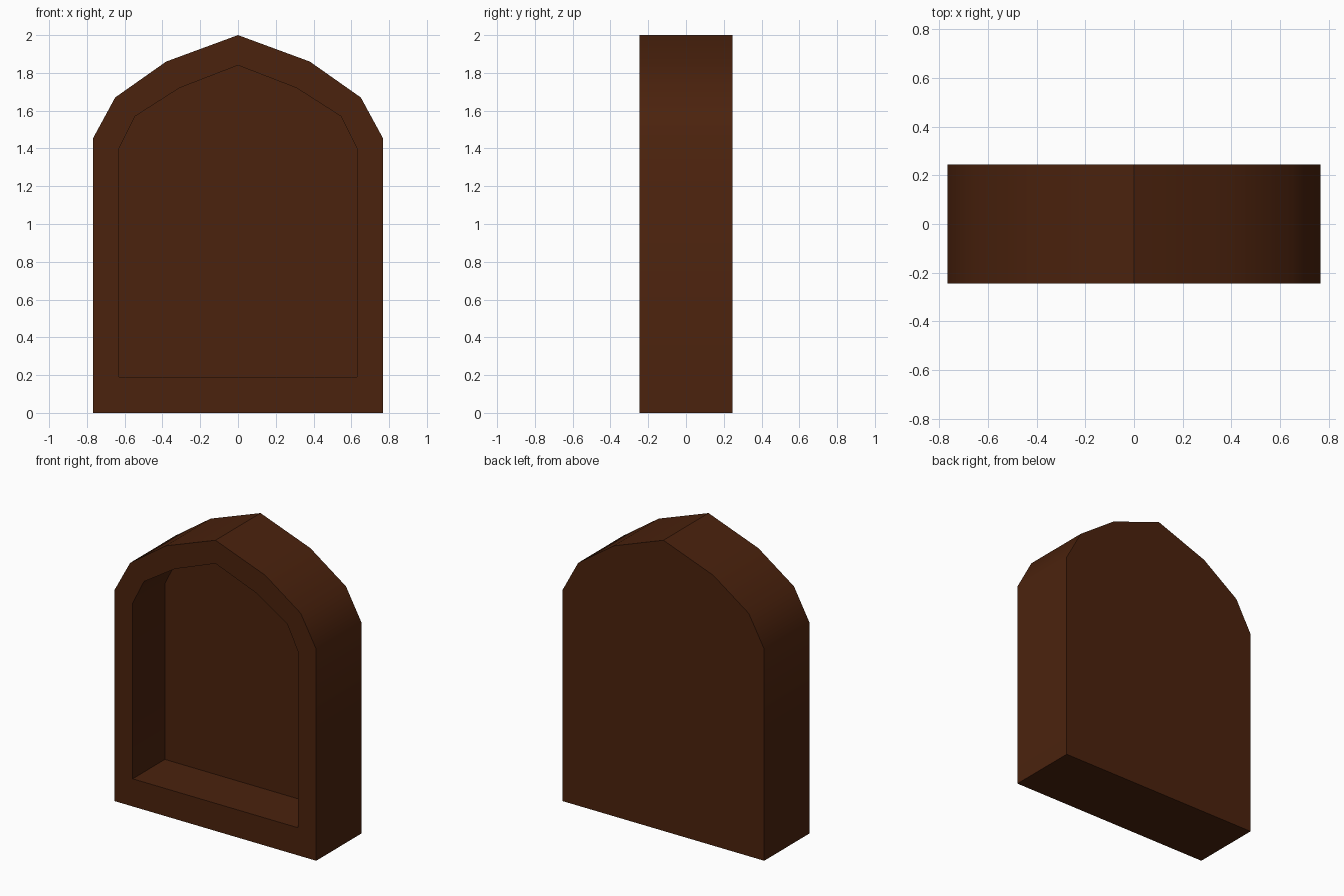
import bpy, bmesh, math

if "Cube" in bpy.data.objects:
    bpy.data.objects.remove(bpy.data.objects["Cube"])

FRONT, BACK, RECESS = -0.245, 0.245, 0.105

# Right half of each arched outline, bottom to just under the peak, plus the peak
OUTER = [(0.767, 0.0), (0.767, 1.455), (0.65, 1.67), (0.38, 1.86)], 2.0
INNER = [(0.63, 0.19), (0.63, 1.40), (0.545, 1.57), (0.31, 1.72)], 1.84


def outline(half, peak):
    """Mirror a half outline into a full loop."""
    return half + [(0, peak)] + [(-x, z) for x, z in reversed(half)]


def ring(bm, points, y):
    return [bm.verts.new((x, y, z)) for x, z in points]


def bridge(bm, a, b):
    n = len(a)
    for i in range(n):
        j = (i + 1) % n
        bm.faces.new((a[i], a[j], b[j], b[i]))


bm = bmesh.new()
outer, inner = outline(*OUTER), outline(*INNER)
# Back face, outer wall, front rim, recess wall, recess floor
loops = [ring(bm, outer, BACK), ring(bm, outer, FRONT),
         ring(bm, inner, FRONT), ring(bm, inner, RECESS)]
for a, b in zip(loops, loops[1:]):
    bridge(bm, a, b)
bm.faces.new(loops[0])
bm.faces.new(loops[-1])
bmesh.ops.recalc_face_normals(bm, faces=bm.faces)

mesh = bpy.data.meshes.new("arched_niche")
bm.to_mesh(mesh)
bm.free()
niche = bpy.data.objects.new("arched_niche", mesh)
bpy.context.collection.objects.link(niche)

# Dark brown wood
wood = bpy.data.materials.new("dark_brown_wood")
wood.diffuse_color = (0.07, 0.016, 0.004, 1)
wood.use_nodes = True
wood.node_tree.nodes["Principled BSDF"].inputs["Base Color"].default_value = wood.diffuse_color
mesh.materials.append(wood)

# Smooth arch, sharp ridge and rims
bpy.context.view_layer.objects.active = niche
niche.select_set(True)
bpy.ops.object.shade_smooth_by_angle(angle=math.radians(30))
